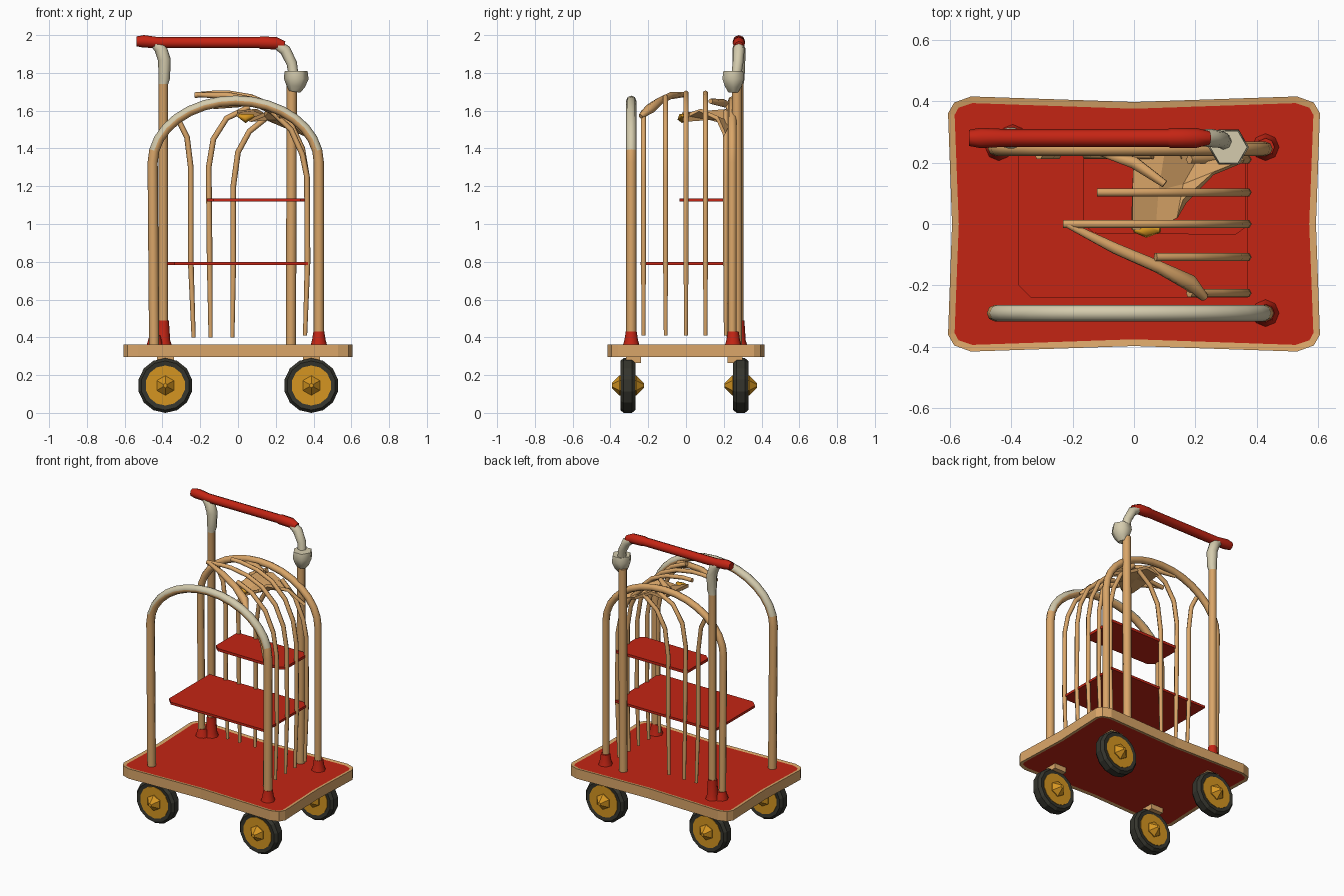
import bpy, bmesh, math
from mathutils import Vector

if "Cube" in bpy.data.objects:
    bpy.data.objects.remove(bpy.data.objects["Cube"])


def material(name, rgb):
    m = bpy.data.materials.new(name)
    m.diffuse_color = (*rgb, 1)
    m.use_nodes = True
    m.node_tree.nodes["Principled BSDF"].inputs["Base Color"].default_value = m.diffuse_color
    return m


TAN = material("tan", (0.70, 0.38, 0.14))
RED = material("red", (0.55, 0.018, 0.007))
GOLD = material("gold", (0.66, 0.30, 0.015))
BLACK = material("black", (0.035, 0.035, 0.026))
CREAM = material("cream", (0.66, 0.60, 0.42))


def finish(bm, name, mats, rule=None, smooth=False):
    bmesh.ops.recalc_face_normals(bm, faces=bm.faces)
    for f in bm.faces:
        if rule:
            f.material_index = rule(f)
        f.smooth = smooth and len(f.verts) == 4
    me = bpy.data.meshes.new(name)
    bm.to_mesh(me)
    bm.free()
    for m in mats:
        me.materials.append(m)
    ob = bpy.data.objects.new(name, me)
    bpy.context.collection.objects.link(ob)
    return ob


def tube(name, path, radii, mats, sides=8, rule=None):
    """Sweep a round section along a path; radii is one number or one per point."""
    pts = [Vector(p) for p in path]
    if not isinstance(radii, (list, tuple)):
        radii = [radii] * len(pts)
    bm = bmesh.new()
    rings = []
    for i, p in enumerate(pts):
        t = (pts[min(i + 1, len(pts) - 1)] - pts[max(i - 1, 0)]).normalized()
        u = Vector((0, 1, 0)).cross(t).normalized()
        v = t.cross(u)
        rings.append([bm.verts.new(p + radii[i] * (u * math.cos(a) + v * math.sin(a)))
                      for a in (2 * math.pi * k / sides for k in range(sides))])
    for a, b in zip(rings, rings[1:]):
        for k in range(sides):
            n = (k + 1) % sides
            bm.faces.new((a[k], a[n], b[n], b[k]))
    bm.faces.new(rings[0])
    bm.faces.new(rings[-1])
    return finish(bm, name, mats, rule, True)


def plate(name, outline, z0, z1, mats, border=0.0):
    """Extruded outline; with a border, top and bottom centres take colour 1."""
    bm = bmesh.new()
    f = bm.faces.new([bm.verts.new((x, y, z0)) for x, y in outline])
    ext = bmesh.ops.extrude_face_region(bm, geom=[f])["geom"]
    bmesh.ops.translate(bm, verts=[g for g in ext if isinstance(g, bmesh.types.BMVert)],
                        vec=(0, 0, z1 - z0))
    bmesh.ops.recalc_face_normals(bm, faces=bm.faces)
    caps = [f for f in bm.faces if abs(f.normal.z) > 0.9]
    if border:
        bmesh.ops.inset_individual(bm, faces=caps, thickness=border, depth=-0.004)
        for f in caps:
            f.material_index = 1
    return finish(bm, name, mats)


def lathe_y(name, profile, centre, sides, mats, rule=None):
    """Revolve (radius, y) points about the y axis."""
    bm = bmesh.new()
    rings = []
    for r, y in profile:
        rings.append([bm.verts.new((centre[0] + r * math.cos(a), centre[1] + y,
                                    centre[2] + r * math.sin(a)))
                      for a in (2 * math.pi * (k + 0.5) / sides for k in range(sides))])
    for a, b in zip(rings, rings[1:]):
        for k in range(sides):
            n = (k + 1) % sides
            bm.faces.new((a[k], a[n], b[n], b[k]))
    bm.faces.new(rings[0])
    bm.faces.new(rings[-1])
    return finish(bm, name, mats, rule)


# Deck: chamfered corners, slightly waisted sides
corner = [(0.592, 0.0), (0.605, 0.36), (0.585, 0.395), (0.53, 0.415), (0.0, 0.397)]
q1 = corner
q2 = [(-x, y) for x, y in reversed(corner[:-1])]
q3 = [(-x, -y) for x, y in corner[1:]]
q4 = [(x, -y) for x, y in reversed(corner[1:-1])]
plate("deck", q1 + q2 + q3 + q4, 0.295, 0.362, [TAN, RED], 0.022)

# Wheels, hubs and caster mounts
for side, x in (("left", -0.385), ("right", 0.388)):
    for end, y in (("front", -0.308), ("back", 0.29)):
        c = (x, y, 0.145)
        lathe_y(f"{end}_{side}_tyre",
                [(0.103, -0.036), (0.130, -0.040), (0.145, -0.022), (0.145, 0.022),
                 (0.130, 0.040), (0.103, 0.036)], c, 14, [BLACK])
        lathe_y(f"{end}_{side}_rim", [(0.106, -0.039), (0.106, 0.039)], c, 14, [GOLD])
        lathe_y(f"{end}_{side}_hub",
                [(0.012, -0.085), (0.052, -0.045), (0.052, 0.045), (0.012, 0.085)],
                c, 6, [GOLD])
        s = -1 if y > 0 else 1
        ym = y + s * 0.03
        plate(f"{end}_{side}_caster_mount",
              [(x - 0.045, ym - 0.04), (x + 0.045, ym - 0.04),
               (x + 0.045, ym + 0.04), (x - 0.045, ym + 0.04)], 0.265, 0.30, [TAN])


# Front and back arches
def arch(name, y, r, mats, rule=None):
    cx, n = -0.012, 16
    path = [(cx - 0.432, y, 0.36)]
    path += [(cx - 0.44 * math.cos(math.pi * i / n), y,
              1.325 + 0.328 * math.sin(math.pi * i / n)) for i in range(n + 1)]
    path.append((cx + 0.44, y, 0.36))
    return tube(name, path, r, mats, 8, rule)


def worn_top(f):
    c = f.calc_center_median()
    out = Vector((c.x + 0.012, 0, max(c.z - 1.3, 0))).normalized()
    return 1 if c.z > 1.42 and f.normal.dot(out) > 0.3 else 0


arch("front_arch", -0.29, 0.027, [TAN, CREAM], worn_top)
arch("back_arch", 0.245, 0.023, [TAN])

# Handle posts and grip
tube("left_handle_post",
     [(-0.395, 0.28, 0.36), (-0.395, 0.28, 1.74), (-0.39, 0.28, 1.77),
      (-0.39, 0.28, 1.87), (-0.41, 0.28, 1.93), (-0.44, 0.28, 1.955)],
     [0.025, 0.025, 0.03, 0.034, 0.034, 0.025], [TAN, CREAM], 8,
     lambda f: int(f.calc_center_median().z > 1.75))
tube("right_handle_post", [(0.28, 0.27, 0.36), (0.285, 0.27, 1.73)], 0.027, [TAN])
tube("handle_collar",
     [(0.30, 0.25, 1.70), (0.305, 0.25, 1.73), (0.308, 0.25, 1.77), (0.308, 0.25, 1.81)],
     [0.03, 0.05, 0.066, 0.06], [CREAM], 6)
tube("right_handle_neck",
     [(0.295, 0.265, 1.78), (0.285, 0.275, 1.85), (0.25, 0.28, 1.92), (0.20, 0.28, 1.955)],
     [0.026, 0.028, 0.03, 0.025], [CREAM])
tube("handle_grip",
     [(-0.537, 0.28, 1.967), (-0.50, 0.28, 1.967), (-0.42, 0.28, 1.96), (0.11, 0.28, 1.96),
      (0.12, 0.28, 1.96), (0.20, 0.28, 1.957), (0.245, 0.28, 1.945)],
     [0.026, 0.033, 0.029, 0.029, 0.033, 0.033, 0.022], [RED])

# Red feet of the uprights
for name, x, y, h in (("front_right", 0.428, -0.29, 0.07), ("back_right", 0.428, 0.25, 0.07),
                      ("back_left", -0.44, 0.25, 0.05), ("left_post", -0.395, 0.28, 0.13)):
    tube(name + "_foot", [(x, y, 0.358), (x, y, 0.385), (x, y, 0.36 + h)],
         [0.044, 0.036, 0.029], [RED])

# Basket ribs on the right side, curving over the top
top_curve = [(0.355, 0.41), (0.368, 0.8), (0.365, 1.25), (0.34, 1.4), (0.28, 1.53),
             (0.18, 1.625), (0.07, 1.672), (-0.05, 1.692), (-0.12, 1.692), (-0.23, 1.682)]
for i, (y, count) in enumerate([(-0.225, 6), (-0.108, 7), (0.0, 10), (0.103, 9), (0.21, 6)]):
    drop = 0.03 if abs(y) > 0.15 else 0.0
    tube(f"side_rib_{i + 1}",
         [(x, y, z - drop * (z > 1.3)) for x, z in top_curve[:count]],
         [0.011] + [0.015] * (count - 1), [TAN], 6)
tube("front_top_brace", [(-0.22, 0.0, 1.685), (-0.06, -0.08, 1.68), (0.08, -0.14, 1.65),
                         (0.18, -0.19, 1.61), (0.23, -0.24, 1.57)],
     [0.012, 0.02, 0.022, 0.028, 0.014], [TAN], 6)
tube("cross_top_brace", [(-0.10, 0.01, 1.69), (-0.10, 0.11, 1.69)], 0.026, [TAN], 6)
tube("back_top_brace", [(-0.13, 0.24, 1.62), (0.0, 0.2, 1.64), (0.10, 0.13, 1.65)],
     [0.012, 0.022, 0.014], [TAN], 6)

# Back ribs
back_ribs = [
    [(-0.235, 0.40), (-0.25, 0.8), (-0.25, 1.3), (-0.27, 1.46), (-0.31, 1.54)],
    [(-0.145, 0.40), (-0.15, 0.8), (-0.155, 1.3), (-0.13, 1.45), (-0.06, 1.56), (0.06, 1.62)],
    [(-0.03, 0.40), (-0.025, 0.8), (-0.025, 1.2), (0.0, 1.38), (0.06, 1.49), (0.16, 1.57)]]
for i, rib in enumerate(back_ribs):
    tube(f"back_rib_{i + 1}", [(x, 0.225, z) for x, z in rib],
         [0.011] + [0.015] * (len(rib) - 1), [TAN], 6)

# Draped web between the top ribs and the back, with its gold clip
bm = bmesh.new()
rows = [[(-0.005, -0.02, 1.59), (-0.005, 0.11, 1.60), (0.0, 0.235, 1.60)],
        [(0.07, -0.02, 1.56), (0.08, 0.11, 1.60), (0.10, 0.235, 1.61)],
        [(0.14, 0.02, 1.59), (0.16, 0.13, 1.57), (0.22, 0.235, 1.54)],
        [(0.16, 0.08, 1.61), (0.26, 0.17, 1.57), (0.36, 0.21, 1.48)]]
grid = [[bm.verts.new(p) for p in row] for row in rows]
for a, b in zip(grid, grid[1:]):
    for k in range(2):
        bm.faces.new((a[k], b[k], b[k + 1], a[k + 1]))
web = finish(bm, "top_web", [TAN])
solid = web.modifiers.new("thickness", "SOLIDIFY")
solid.thickness = 0.02
tube("web_clip", [(0.0, -0.02, 1.575), (0.04, -0.02, 1.56), (0.085, -0.02, 1.575)],
     [0.008, 0.026, 0.008], [GOLD], 5)

# Shelves
plate("lower_shelf", [(-0.375, -0.20), (-0.335, -0.24), (0.37, -0.24), (0.37, 0.23),
                      (-0.375, 0.23)], 0.782, 0.798, [RED])
plate("upper_shelf", [(-0.165, 0.0), (-0.13, -0.03), (0.33, -0.035), (0.365, -0.01),
                      (0.365, 0.23), (-0.165, 0.23)], 1.118, 1.136, [RED])
